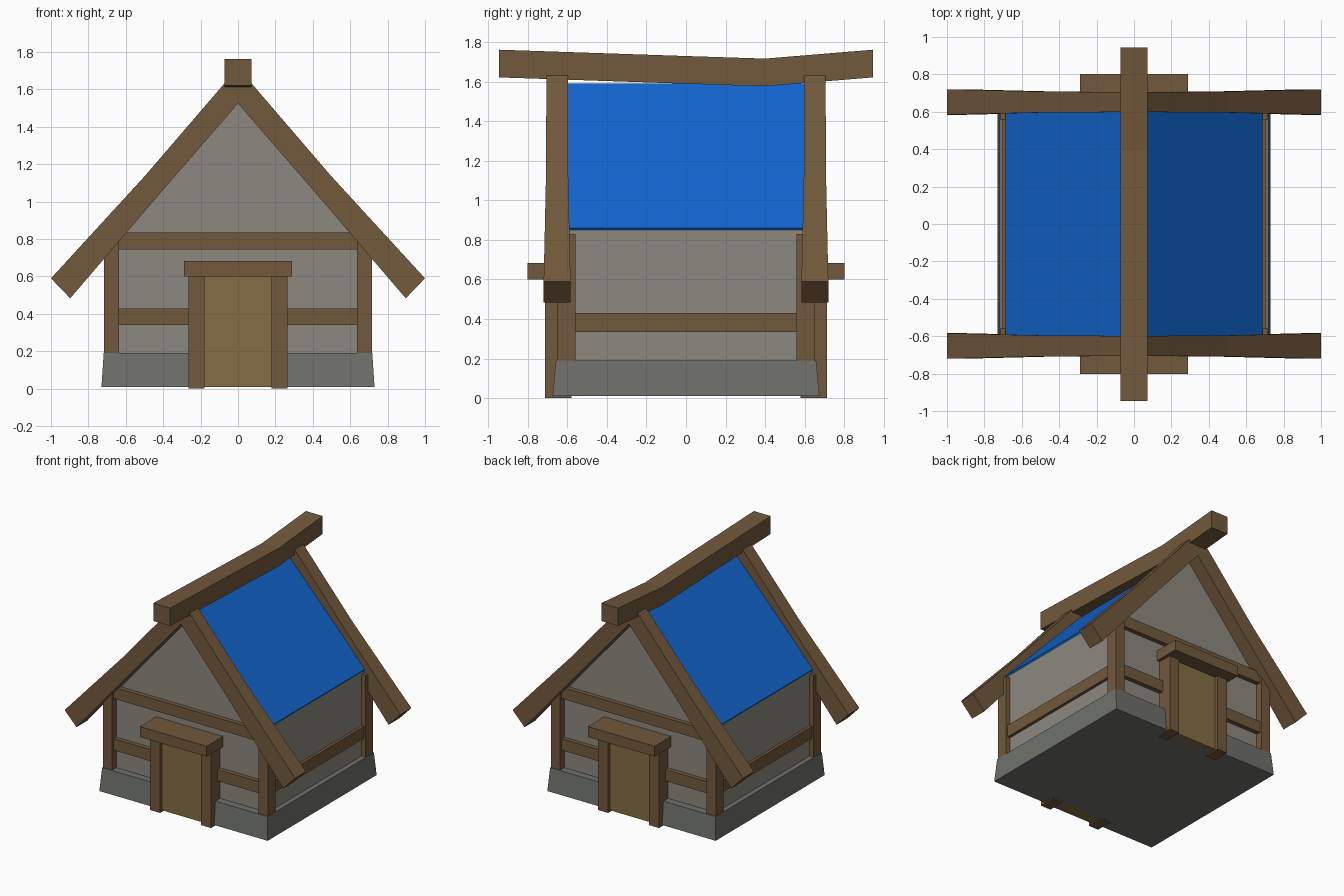
import bpy

if "Cube" in bpy.data.objects:
    bpy.data.objects.remove(bpy.data.objects["Cube"])

def material(name, rgb):
    m = bpy.data.materials.new(name)
    m.diffuse_color = (*rgb, 1)
    m.use_nodes = True
    m.node_tree.nodes["Principled BSDF"].inputs["Base Color"].default_value = m.diffuse_color
    return m

WOOD = material("wood", (0.17, 0.10, 0.045))
DOOR = material("door_wood", (0.23, 0.155, 0.06))
BLUE = material("roof_blue", (0.006, 0.13, 0.62))
WALL = material("plaster", (0.26, 0.25, 0.21))
STONE = material("stone", (0.16, 0.165, 0.145))

def mesh(name, verts, faces, mat):
    me = bpy.data.meshes.new(name)
    me.from_pydata(verts, [], faces)
    me.update()
    me.materials.append(mat)
    ob = bpy.data.objects.new(name, me)
    bpy.context.collection.objects.link(ob)
    return ob

def loft(name, rings, mat):
    """Skin a list of equally sized point rings and cap both ends."""
    n = len(rings[0])
    verts = [p for r in rings for p in r]
    faces = [tuple(range(n))[::-1], tuple(range(len(verts) - n, len(verts)))]
    for k in range(len(rings) - 1):
        for i in range(n):
            j = (i + 1) % n
            faces.append((k*n + i, k*n + j, (k+1)*n + j, (k+1)*n + i))
    ob = mesh(name, verts, faces, mat)
    # consistent outward normals
    import bmesh
    bm = bmesh.new()
    bm.from_mesh(ob.data)
    bmesh.ops.recalc_face_normals(bm, faces=bm.faces)
    bm.to_mesh(ob.data)
    bm.free()
    return ob

def rect(x0, x1, y0, y1, z):
    return [(x0, y0, z), (x1, y0, z), (x1, y1, z), (x0, y1, z)]

def box(name, x, y, z, mat=WOOD):
    return loft(name, [rect(*x, *y, z[0]), rect(*x, *y, z[1])], mat)

def mirror(ob, x=False, y=False):
    m = ob.modifiers.new("mirror", 'MIRROR')
    m.use_axis = (x, y, False)
    m.use_mirror_merge = False
    # mirror about the world centre: all objects have their origin there
    return ob

# Stone foundation, slightly tapered
loft("foundation", [rect(-0.73, 0.73, -0.675, 0.675, 0.01),
                    rect(-0.718, 0.718, -0.658, 0.658, 0.19)], STONE)

# Plaster walls with gables
gable = [(-0.68, 0.1), (0.68, 0.1), (0.68, 0.855), (0, 1.58), (-0.68, 0.855)]
loft("walls", [[(x, y, z) for x, z in gable] for y in (-0.6, 0.6)], WALL)

# Blue roof panels
slope = [(0, 1.59), (0.687, 0.86), (0.68, 0.85), (0, 1.575)]
mirror(loft("roof_panel", [[(x, y, z) for x, z in slope] for y in (-0.602, 0.602)], BLUE), x=True)

# Timber frame: corner posts, side rails, front and back rails
mirror(box("corner_post", (0.635, 0.716), (0.56, 0.652), (0.15, 0.83)), True, True)
mirror(box("side_rail", (0.66, 0.703), (-0.57, 0.57), (0.335, 0.43)), x=True)
mirror(box("low_rail", (-0.65, 0.65), (0.58, 0.635), (0.34, 0.43)), y=True)
mirror(box("gable_rail", (-0.66, 0.66), (0.58, 0.635), (0.745, 0.835)), y=True)

# Gable rafters, bent a little and flared at the low end
stations = [((0, 1.635), (0, 1.525), 0.598, 0.706),
            ((0.07, 1.635), (0.03, 1.49), 0.598, 0.706),
            ((0.5, 1.135), (0.41, 1.052), 0.596, 0.708),
            ((1.0, 0.59), (0.897, 0.483), 0.584, 0.72)]
mirror(loft("gable_rafter", [[(a[0], y0, a[1]), (a[0], y1, a[1]), (b[0], y1, b[1]), (b[0], y0, b[1])]
                             for a, b, y0, y1 in stations], WOOD), True, True)

# Sagging ridge beam
loft("ridge_beam", [[(-0.073, y, z), (0.073, y, z), (0.073, y, z + 0.14), (-0.073, y, z + 0.14)]
                    for y, z in ((-0.945, 1.622), (0.0, 1.59), (0.4, 1.577), (0.945, 1.622))], WOOD)

# Doors on front and back
mirror(box("door", (-0.18, 0.18), (0.58, 0.685), (0.01, 0.6), DOOR), y=True)
mirror(box("door_post", (0.178, 0.265), (0.58, 0.712), (0.0, 0.61)), True, True)
mirror(box("door_lintel", (-0.29, 0.29), (0.58, 0.802), (0.6, 0.682)), y=True)
